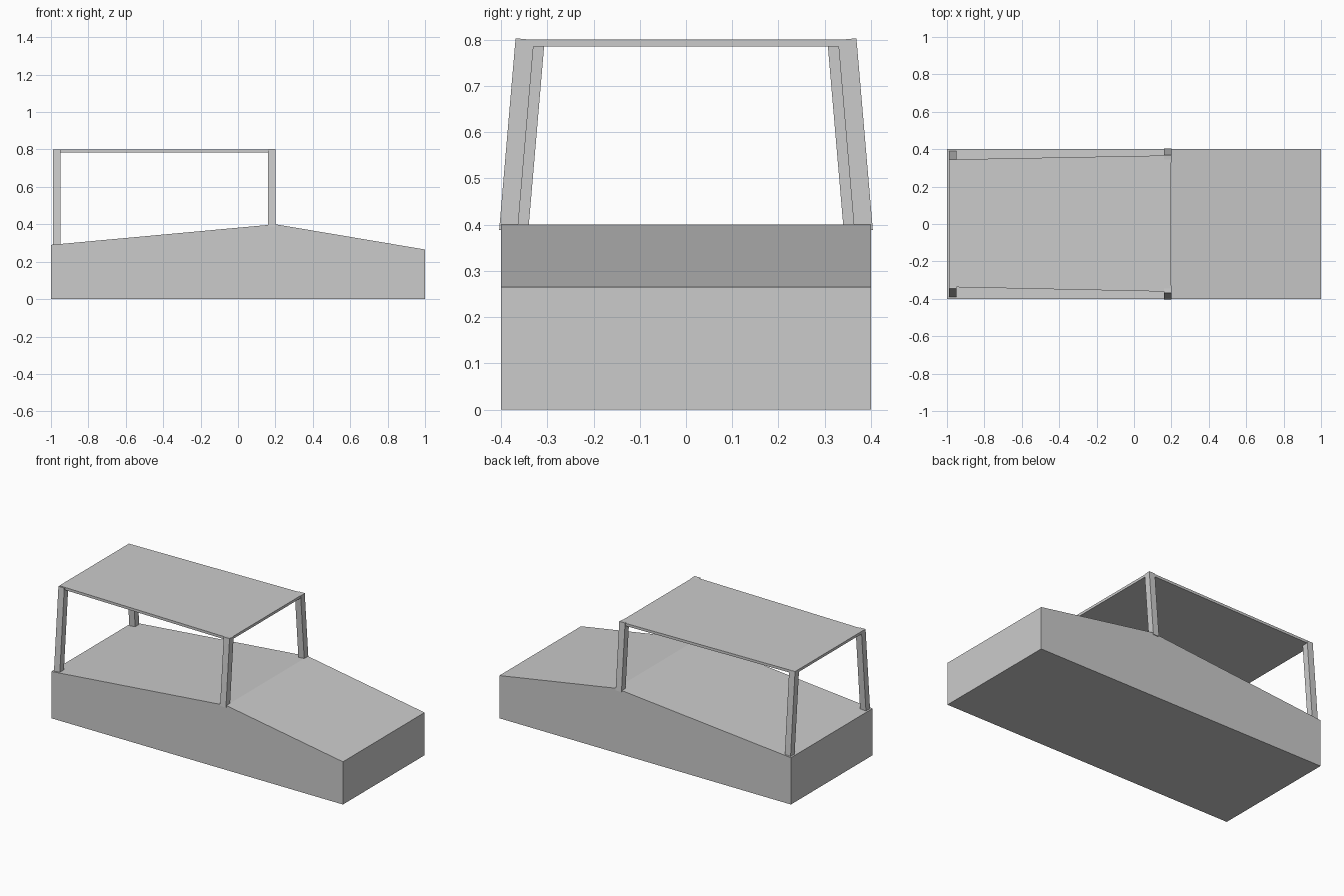
import bpy, bmesh, math
from mathutils import Matrix, Vector

if "Cube" in bpy.data.objects:
    bpy.data.objects.remove(bpy.data.objects["Cube"])


def finish(name, bm):
    bmesh.ops.recalc_face_normals(bm, faces=bm.faces)
    mesh = bpy.data.meshes.new(name)
    bm.to_mesh(mesh)
    bm.free()
    obj = bpy.data.objects.new(name, mesh)
    bpy.context.collection.objects.link(obj)
    return obj


def prism(name, outline, offset):
    """Closed outline extruded along an offset."""
    bm = bmesh.new()
    face = bm.faces.new([bm.verts.new(p) for p in outline])
    res = bmesh.ops.extrude_face_region(bm, geom=[face], use_keep_orig=True)
    verts = [v for v in res["geom"] if isinstance(v, bmesh.types.BMVert)]
    bmesh.ops.translate(bm, verts=verts, vec=offset)
    return finish(name, bm)


def post(name, x, y_mid, z0, z1, side):
    """Square post leaning 5 degrees inwards; y_mid is its axis at z = 0.4."""
    lean = math.radians(4.9)
    zc = (z0 + z1) / 2
    yc = y_mid - (zc - 0.4) * math.tan(lean)
    length = (z1 - z0 - 0.04 * math.sin(lean)) / math.cos(lean)
    bm = bmesh.new()
    bmesh.ops.create_cube(bm, size=1, matrix=(
        Matrix.Translation((x, side * yc, zc))
        @ Matrix.Rotation(side * lean, 4, 'X')
        @ Matrix.Diagonal((0.04, 0.04, length, 1))))
    return finish(name, bm)


# Hull with sloping deck and bonnet
profile = [(-1, 0), (1, 0), (1, 0.265), (0.2, 0.4), (-1, 0.29)]
prism("body", [(x, -0.4, z) for x, z in profile], Vector((0, 0.8, 0)))

# Thin roof, slightly wider at the front
roof = [(-0.99, -0.337), (0.197, -0.362), (0.197, 0.367), (-0.99, 0.345)]
prism("roof", [(x, y, 0.785) for x, y in roof], Vector((0, 0, 0.016)))

# Four leaning roof posts
for side, label in ((-1, "right"), (1, "left")):
    post("front_post_" + label, 0.18, 0.383, 0.385, 0.803, side)
    post("rear_post_" + label, -0.97, 0.36, 0.285, 0.80, side)
